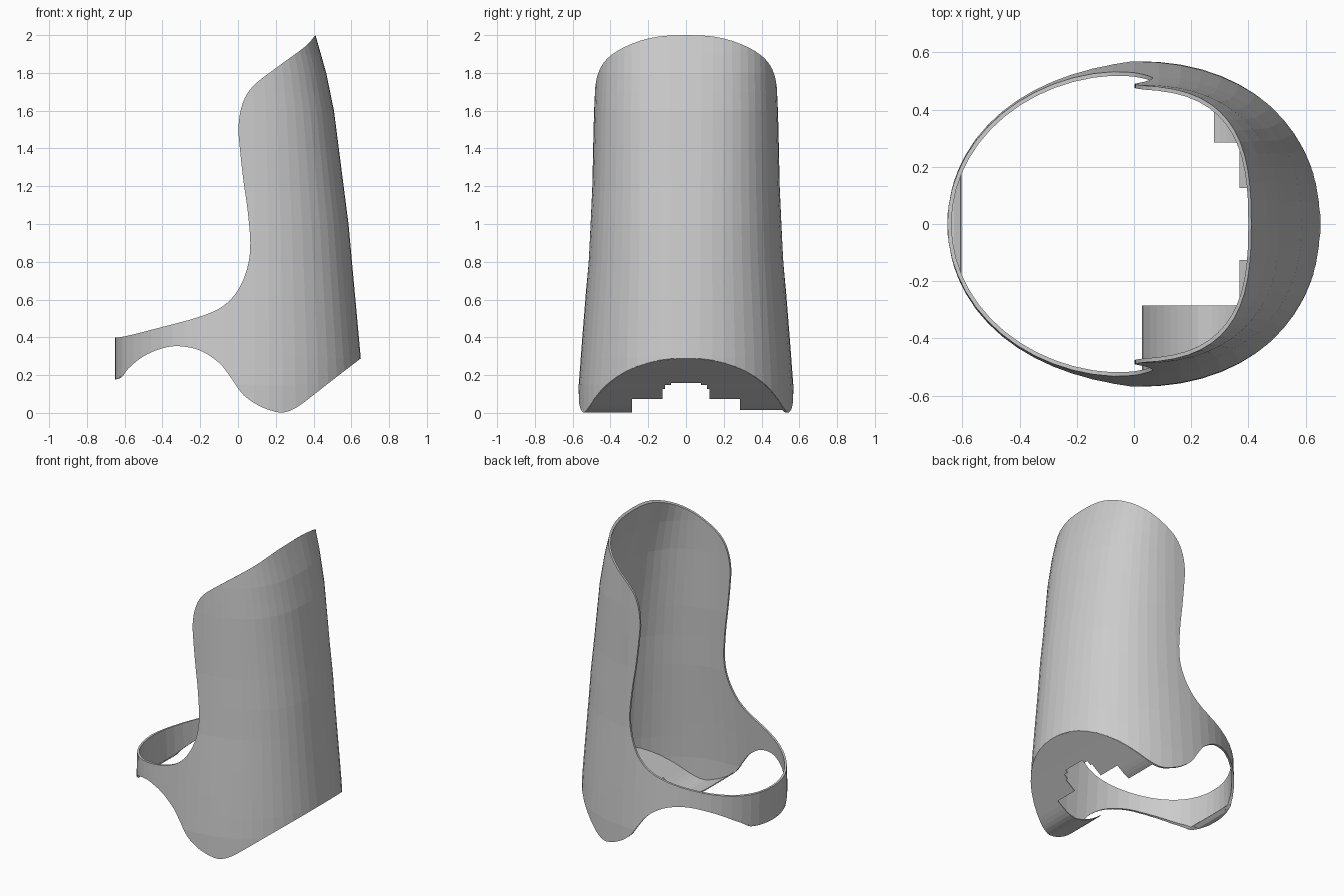
import bpy, bmesh, math

if "Cube" in bpy.data.objects:
    bpy.data.objects.remove(bpy.data.objects["Cube"])


def smooth(pts, n=4):
    """Catmull-Rom curve through 2D points."""
    out = []
    for i in range(len(pts) - 1):
        a, b, c, d = pts[max(i - 1, 0)], pts[i], pts[i + 1], pts[min(i + 2, len(pts) - 1)]
        for k in range(n):
            t = k / n
            out.append(tuple(0.5 * (2 * b[j] + (c[j] - a[j]) * t
                       + (2 * a[j] - 5 * b[j] + 4 * c[j] - d[j]) * t * t
                       + (3 * b[j] - a[j] - 3 * c[j] + d[j]) * t ** 3) for j in (0, 1)))
    return out + [pts[-1]]


def interp(table, v):
    """Piecewise linear lookup in (key, value) pairs."""
    for (a, p), (b, q) in zip(table, table[1:]):
        if v <= b:
            return p + (q - p) * (v - a) / (b - a)
    return table[-1][1]


def make_object(name, verts, faces):
    me = bpy.data.meshes.new(name)
    me.from_pydata(verts, [], faces)
    bm = bmesh.new()
    bm.from_mesh(me)
    bmesh.ops.remove_doubles(bm, verts=bm.verts, dist=0.0005)
    bmesh.ops.recalc_face_normals(bm, faces=bm.faces)
    bm.to_mesh(me)
    bm.free()
    ob = bpy.data.objects.new(name, me)
    bpy.context.collection.objects.link(ob)
    return ob


# Side outline: upper edge and lower edge (x, z)
upper = smooth([(-.66, .4), (-.6, .405), (-.4, .455), (-.2, .51), (-.08, .565), (0, .65),
                (.05, .77), (.065, .9), (.05, 1.08), (.03, 1.22), (.01, 1.4), (.003, 1.52),
                (.025, 1.64), (.08, 1.73), (.2, 1.825), (.35, 1.935), (.41, 2.0)])
lower = smooth([(-.66, .175), (-.615, .19), (-.58, .235), (-.5, .3), (-.4, .342), (-.31, .353),
                (-.2, .33), (-.1, .265), (-.04, .19), (.02, .105), (.1, .045), (.18, .012),
                (.24, .003), (.31, .03), (.4, .097), (.5, .175), (.655, .294)])

# Shell cross-section: front reach and half width by height
REACH = [(-.1, .675), (.29, .65), (1.0, .585), (1.6, .508), (1.8, .467), (2.0, .41), (2.1, .37)]
WIDTH = [(-.1, .572), (.15, .568), (.4, .549), (.8, .517), (1.2, .497), (1.6, .487), (2.1, .47)]


def power(x, z):
    return 2.0 if x < 0 else 2.12 + .2 * max(z, 0)


def half_width(x, z):
    r = interp(REACH, z) if x > 0 else .652
    n = power(x, z)
    return interp(WIDTH, z) * max(0, 1 - min(1, abs(x) / r) ** n) ** (1 / n)


def ring_point(ang, z, inset):
    c, s = math.cos(ang), math.sin(ang)
    rx = (interp(REACH, z) if c > 0 else .652) - inset
    e = 2 / power(c, z)
    return (math.copysign(abs(c) ** e, c) * rx,
            math.copysign(abs(s) ** e, s) * (interp(WIDTH, z) - inset), z)


# Shell: closed thin tube trimmed by the side outline
SEG, THICK = 56, .014
levels = [-.1, .15, .29, .4, .6, .8, 1.0, 1.2, 1.4, 1.6, 1.7, 1.8, 1.9, 2.0, 2.1]
loop = [(z, 0) for z in levels] + [(z, THICK) for z in reversed(levels)]
verts = [ring_point(2 * math.pi * i / SEG, z, t) for z, t in loop for i in range(SEG)]
faces = []
for j in range(len(loop)):
    k = (j + 1) % len(loop)
    for i in range(SEG):
        m = (i + 1) % SEG
        faces.append((j * SEG + i, j * SEG + m, k * SEG + m, k * SEG + i))
shell = make_object("cuff_shell", verts, faces)

outline = [(-.8, .4)] + upper + [(.9, 2.35), (.9, .482)] + lower[::-1] + [(-.8, .175)]
n = len(outline)
cutter = make_object("outline_cutter",
                     [(x, y, z) for y in (-1, 1) for x, z in outline],
                     [tuple(range(n)), tuple(range(2 * n - 1, n - 1, -1))]
                     + [(i, (i + 1) % n, n + (i + 1) % n, n + i) for i in range(n)])
cutter.hide_render = True
mod = shell.modifiers.new("trim", 'BOOLEAN')
mod.operation, mod.solver, mod.object = 'INTERSECT', 'EXACT', cutter
bpy.context.view_layer.objects.active = shell
bpy.ops.object.modifier_apply(modifier="trim")
bpy.data.objects.remove(cutter)


# Sole strips: follow the lower edge between the shell and a stepped opening
def sole_strip(name, sections, side):
    verts, faces = [], []
    for x0, x1, inner in sections:
        steps = max(2, math.ceil((x1 - x0) / .025))
        for i in range(steps + 1):
            x = x0 + (x1 - x0) * i / steps
            z = interp(lower, x) + .002
            y = max(half_width(x, z) - .004, 0)
            b = len(verts)
            verts += [(x, side * (inner + (max(y, inner) - inner) * t), z)
                      for t in (0, .5, 1)]
            if i:
                faces += [(b - 3, b - 2, b + 1, b), (b - 2, b - 1, b + 2, b + 1)]
    ob = make_object(name, verts, faces)
    sol = ob.modifiers.new("thickness", 'SOLIDIFY')
    sol.thickness, sol.offset = .006, 0
    return ob


front = [(.37, .44, .125), (.44, .465, .11), (.465, .48, .08), (.48, .649, 0)]
sole_strip("sole_left", [(.28, .37, .285)] + front, 1)
sole_strip("sole_right", [(.03, .37, .285)] + front, -1)

# Small ledge under the back of the strap
for side, tag in ((1, "left"), (-1, "right")):
    sole_strip("strap_ledge_" + tag, [(-.65, -.605, 0)], side)
